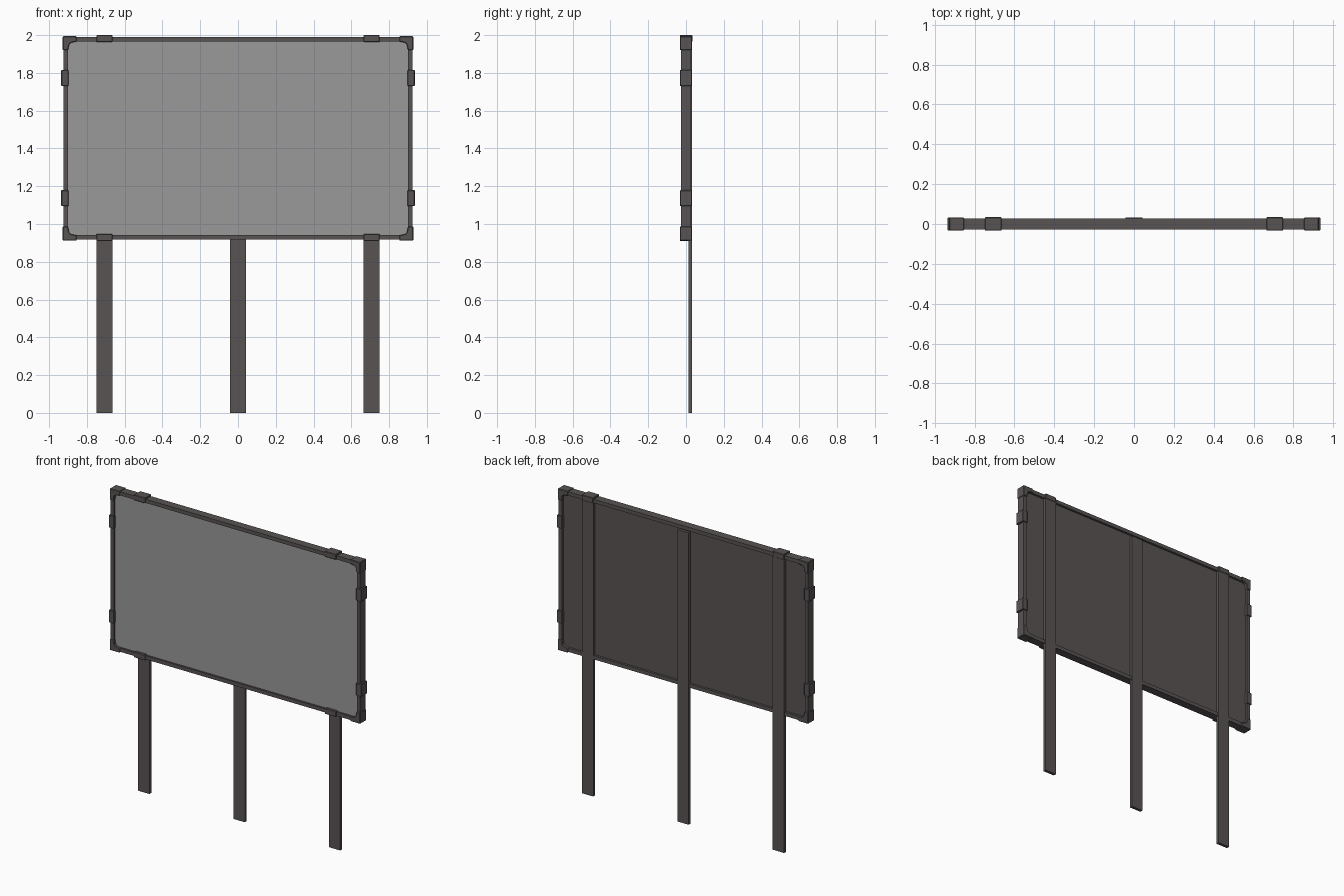
import bpy, bmesh, math

if "Cube" in bpy.data.objects:
    bpy.data.objects.remove(bpy.data.objects["Cube"])


def material(name, rgb):
    m = bpy.data.materials.new(name)
    m.diffuse_color = (*rgb, 1)
    m.use_nodes = True
    m.node_tree.nodes["Principled BSDF"].inputs["Base Color"].default_value = m.diffuse_color
    return m


DARK = material("dark_metal", (0.10, 0.088, 0.088))
GREY = material("grey_screen", (0.32, 0.32, 0.32))


def finish(name, bm, bevel=0):
    bmesh.ops.recalc_face_normals(bm, faces=bm.faces)
    me = bpy.data.meshes.new(name)
    bm.to_mesh(me)
    bm.free()
    ob = bpy.data.objects.new(name, me)
    bpy.context.collection.objects.link(ob)
    me.materials.append(DARK)
    if bevel:
        mod = ob.modifiers.new("edge_bevel", 'BEVEL')
        mod.width = bevel
        mod.segments = 1
        mod.limit_method = 'ANGLE'
    return ob


def box(name, x, y, z, bevel=0):
    """Box from (min, max) ranges."""
    bm = bmesh.new()
    bmesh.ops.create_cube(bm, size=1)
    for v in bm.verts:
        for i, r in enumerate((x, y, z)):
            v.co[i] = r[0] if v.co[i] < 0 else r[1]
    return finish(name, bm, bevel)


X, Z0, Z1 = 0.925, 0.917, 1.99      # outer frame limits
W = 0.025                           # bar width
BAR_Y = (-0.027, 0.027)
CLIP_Y = (-0.033, 0.033)

# Screen panel: grey on the front, dark elsewhere
panel = box("screen_panel", (-X + 0.01, X - 0.01), (-0.015, 0.012), (Z0 + 0.01, Z1 - 0.01))
panel.data.materials.append(GREY)
for f in panel.data.polygons:
    if f.normal.y < -0.9:
        f.material_index = 1

# Frame bars
box("top_bar", (-X, X), BAR_Y, (Z1 - W, Z1))
box("bottom_bar", (-X, X), BAR_Y, (Z0, Z0 + W))
for s, side in ((-1, "left"), (1, "right")):
    xs = sorted((s * (X - W), s * X))
    box(side + "_bar", xs, BAR_Y, (Z0 + W, Z1 - W))

    # Side clips
    for zc, level in ((1.137, "lower"), (1.773, "upper")):
        box(f"{side}_{level}_clip", sorted((s * 0.897, s * 0.936)), CLIP_Y,
            (zc - 0.042, zc + 0.042), 0.003)

    # Top and bottom clips, lined up with the outer posts
    xc = s * 0.707
    box(side + "_top_clip", (xc - 0.042, xc + 0.042), (-0.033, 0.034), (1.963, 2.0), 0.003)
    box(side + "_bottom_clip", (xc - 0.042, xc + 0.042), (-0.033, 0.028), (0.91, 0.948), 0.003)

    # Outer posts
    box(side + "_post", (xc - 0.042, xc + 0.042), (0.012, 0.032), (0, 1.97))

    # L-shaped corner brackets with a rounded inner corner
    for t, level in ((1, "top"), (-1, "bottom")):
        a, w, r = 0.074, 0.032, 0.022
        profile = [(0, 0), (a, 0), (a, w - 0.004)]
        for i in range(6):
            ang = math.radians(90 * i / 5)
            profile.append((w + r - r * math.sin(ang), w + r - r * math.cos(ang)))
        profile += [(w - 0.004, a), (0, a)]
        zo = 1.994 if t > 0 else 0.912
        bm = bmesh.new()
        face = bm.faces.new([bm.verts.new((s * (0.928 - u), CLIP_Y[0], zo - t * v))
                             for u, v in profile])
        ext = bmesh.ops.extrude_face_region(bm, geom=[face])
        for g in ext["geom"]:
            if isinstance(g, bmesh.types.BMVert):
                g.co.y = CLIP_Y[1]
        finish(f"{side}_{level}_corner", bm, 0.003)

# Middle post, stops just below the top bar
box("middle_post", (-0.042, 0.042), (0.012, 0.032), (0, 1.955))
